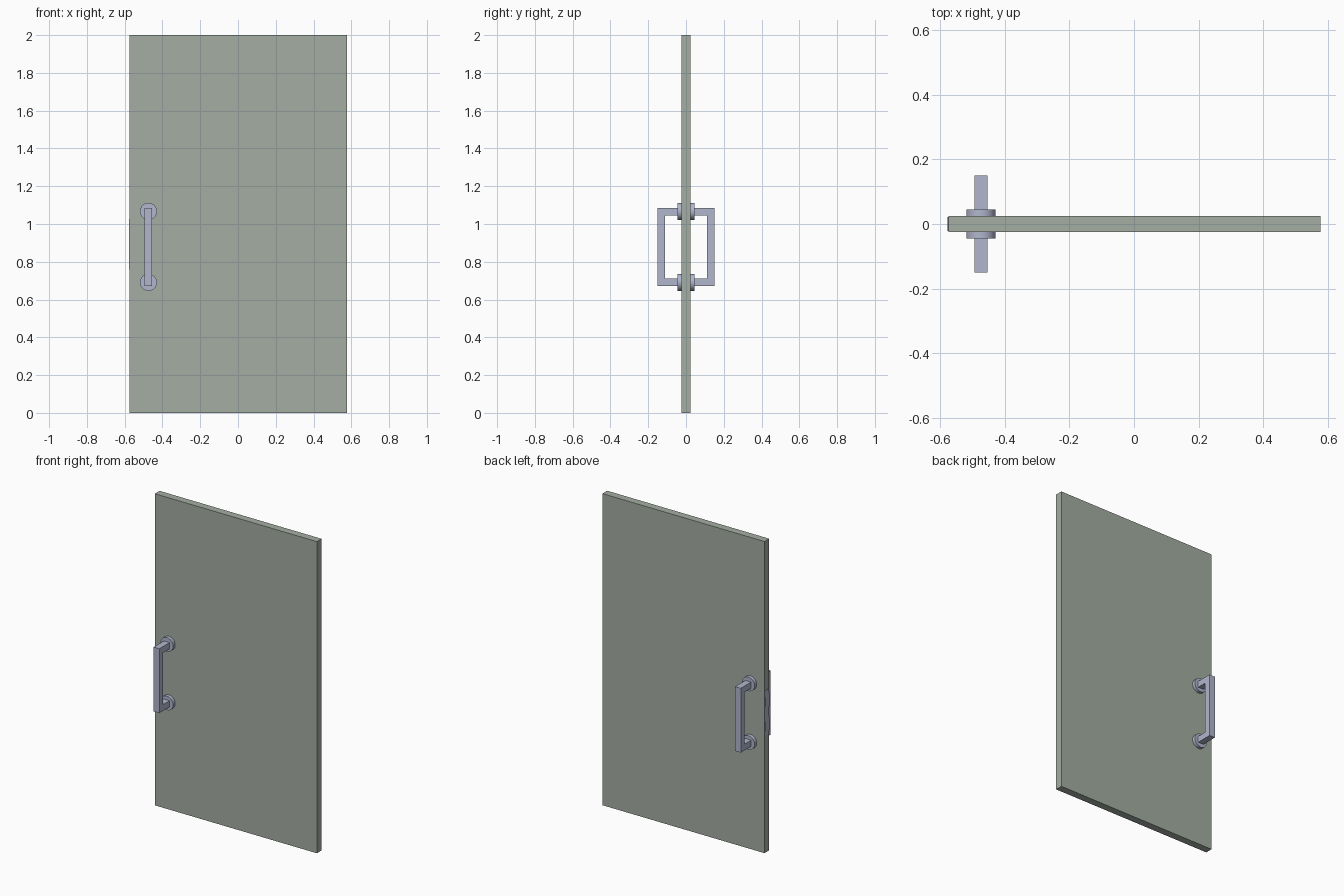
import bpy, bmesh, math
from mathutils import Matrix

cube = bpy.data.objects.get("Cube")
if cube:
    bpy.data.objects.remove(cube, do_unlink=True)


def material(name, rgb):
    mat = bpy.data.materials.new(name)
    mat.use_nodes = True
    mat.diffuse_color = (*rgb, 1)
    mat.node_tree.nodes["Principled BSDF"].inputs["Base Color"].default_value = (*rgb, 1)
    return mat


PANEL = material("grey green panel", (0.37, 0.42, 0.36))
METAL = material("pale blue metal", (0.44, 0.47, 0.61))


def add_object(name, bm, mat):
    bmesh.ops.recalc_face_normals(bm, faces=bm.faces)
    mesh = bpy.data.meshes.new(name)
    bm.to_mesh(mesh)
    bm.free()
    mesh.materials.append(mat)
    obj = bpy.data.objects.new(name, mesh)
    bpy.context.collection.objects.link(obj)
    return obj


def extrude_profile(name, points, offset, mat):
    """Fill a closed outline and push it along the offset."""
    bm = bmesh.new()
    face = bm.faces.new([bm.verts.new(p) for p in points])
    result = bmesh.ops.extrude_face_region(bm, geom=[face], use_keep_orig=True)
    moved = [v for v in result["geom"] if isinstance(v, bmesh.types.BMVert)]
    bmesh.ops.translate(bm, verts=moved, vec=offset)
    return add_object(name, bm, mat)


# Door panel
LEFT, RIGHT, HALF = -0.574, 0.577, 0.024
extrude_profile("door_panel",
                [(LEFT, -HALF, 0), (RIGHT, -HALF, 0), (RIGHT, -HALF, 2), (LEFT, -HALF, 2)],
                (0, 2 * HALF, 0), PANEL)

# Lock plate with two shallow swells on the opening edge
swell = [(0.75, 0.001), (0.79, 0.004), (0.83, 0.004), (0.87, 0.002),
         (0.92, 0.002), (0.95, 0.004), (0.99, 0.004), (1.04, 0.001)]
outline = [(LEFT - d, -0.021, z) for z, d in swell]
outline += [(LEFT + 0.004, -0.021, 1.04), (LEFT + 0.004, -0.021, 0.75)]
extrude_profile("lock_plate", outline, (0, 0.042, 0), METAL)

# Pull handles and round mounts on both faces
HANDLE_X, BAR = -0.474, 0.04
LOW, HIGH, REACH = 0.672, 1.085, 0.15
for side, label in ((-1, "front"), (1, "back")):
    root, tip, inner = side * HALF, side * REACH, side * (REACH - BAR)
    bracket = [(root, LOW), (tip, LOW), (tip, HIGH), (root, HIGH),
               (root, HIGH - BAR), (inner, HIGH - BAR),
               (inner, LOW + BAR), (root, LOW + BAR)]
    extrude_profile(label + "_handle",
                    [(HANDLE_X - BAR / 2, y, z) for y, z in bracket],
                    (BAR, 0, 0), METAL)
    for z, height in ((0.691, "lower"), (1.067, "upper")):
        bm = bmesh.new()
        place = (Matrix.Translation((HANDLE_X, side * 0.034, z))
                 @ Matrix.Rotation(math.pi / 2, 4, "X"))
        bmesh.ops.create_cone(bm, cap_ends=True, segments=32, radius1=0.045,
                              radius2=0.045, depth=0.023, matrix=place)
        mount = add_object(f"{label}_{height}_mount", bm, METAL)
        bpy.ops.object.select_all(action="DESELECT")
        mount.select_set(True)
        bpy.context.view_layer.objects.active = mount
        bpy.ops.object.shade_smooth_by_angle(angle=math.radians(30))
